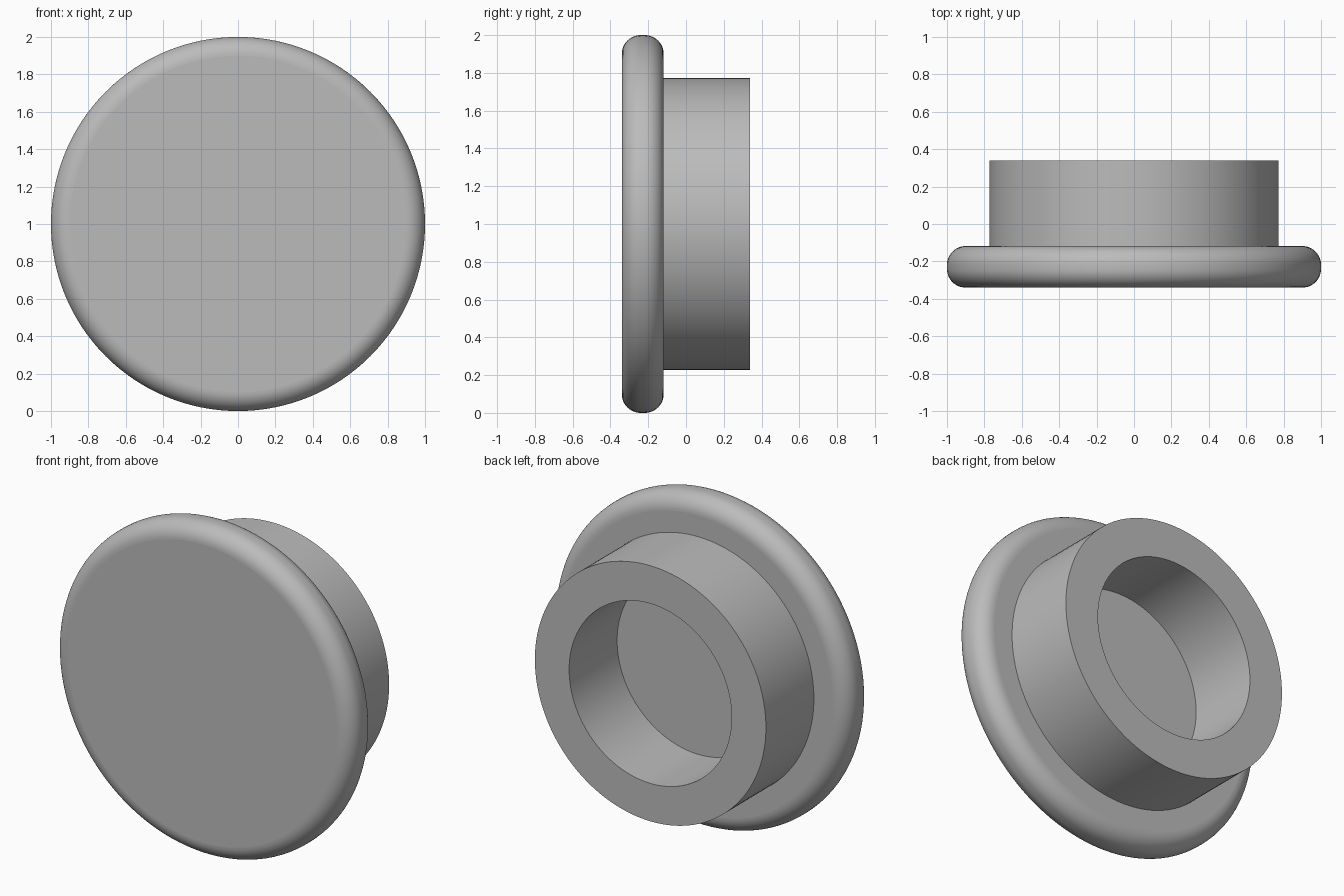
import bpy
import bmesh
from math import sin, cos, pi, radians

cube = bpy.data.objects.get("Cube")
if cube:
    bpy.data.objects.remove(cube, do_unlink=True)

SEGMENTS = 128
FRONT, SEAT, BACK = -0.34, -0.118, 0.34
FLANGE_R, RIM_ROUND = 1.0, 0.1
COLLAR_R, BORE_R = 0.772, 0.543

grey = bpy.data.materials.new("plain grey")
grey.use_nodes = True
colour = (0.5, 0.5, 0.5, 1)
grey.diffuse_color = colour
grey.node_tree.nodes["Principled BSDF"].inputs["Base Color"].default_value = colour


def lathe(name, profile, closed):
    """Turn a (radius, y) profile around the horizontal y axis."""
    bm = bmesh.new()
    verts = [bm.verts.new((r, y, 0)) for r, y in profile]
    pairs = list(zip(verts, verts[1:]))
    if closed:
        pairs.append((verts[-1], verts[0]))
    edges = [bm.edges.new(p) for p in pairs]
    bmesh.ops.spin(bm, geom=verts + edges, cent=(0, 0, 0), axis=(0, 1, 0),
                   angle=2 * pi, steps=SEGMENTS, use_duplicate=False)
    bmesh.ops.remove_doubles(bm, verts=bm.verts, dist=0.0001)
    # Close the flat discs of an open profile
    if not closed:
        rims = [e for e in bm.edges if e.is_boundary]
        bmesh.ops.holes_fill(bm, edges=rims, sides=0)
    bmesh.ops.recalc_face_normals(bm, faces=bm.faces)
    mesh = bpy.data.meshes.new(name)
    bm.to_mesh(mesh)
    bm.free()
    mesh.materials.append(grey)
    obj = bpy.data.objects.new(name, mesh)
    obj.location.z = FLANGE_R
    bpy.context.collection.objects.link(obj)
    bpy.ops.object.select_all(action="DESELECT")
    obj.select_set(True)
    bpy.context.view_layer.objects.active = obj
    bpy.ops.object.shade_smooth_by_angle(angle=radians(30))
    # Keep the planar faces flat
    for face in mesh.polygons:
        if abs(face.normal.y) > 0.999:
            face.use_smooth = False
    return obj


def rounded_corner(y, start):
    """Quarter circle on the flange edge, from the given angle."""
    steps = 12
    angles = [start + pi / 2 * i / steps for i in range(steps + 1)]
    return [(FLANGE_R - RIM_ROUND + RIM_ROUND * cos(a), y + RIM_ROUND * sin(a))
            for a in angles]


# Round flange with softened rim
lathe("flange", rounded_corner(FRONT + RIM_ROUND, -pi / 2)
      + rounded_corner(SEAT - RIM_ROUND, 0), closed=False)

# Hollow collar, its root sunk slightly into the flange
root = SEAT - 0.02
lathe("collar", [(COLLAR_R, root), (COLLAR_R, BACK),
                 (BORE_R, BACK), (BORE_R, root)], closed=True)
